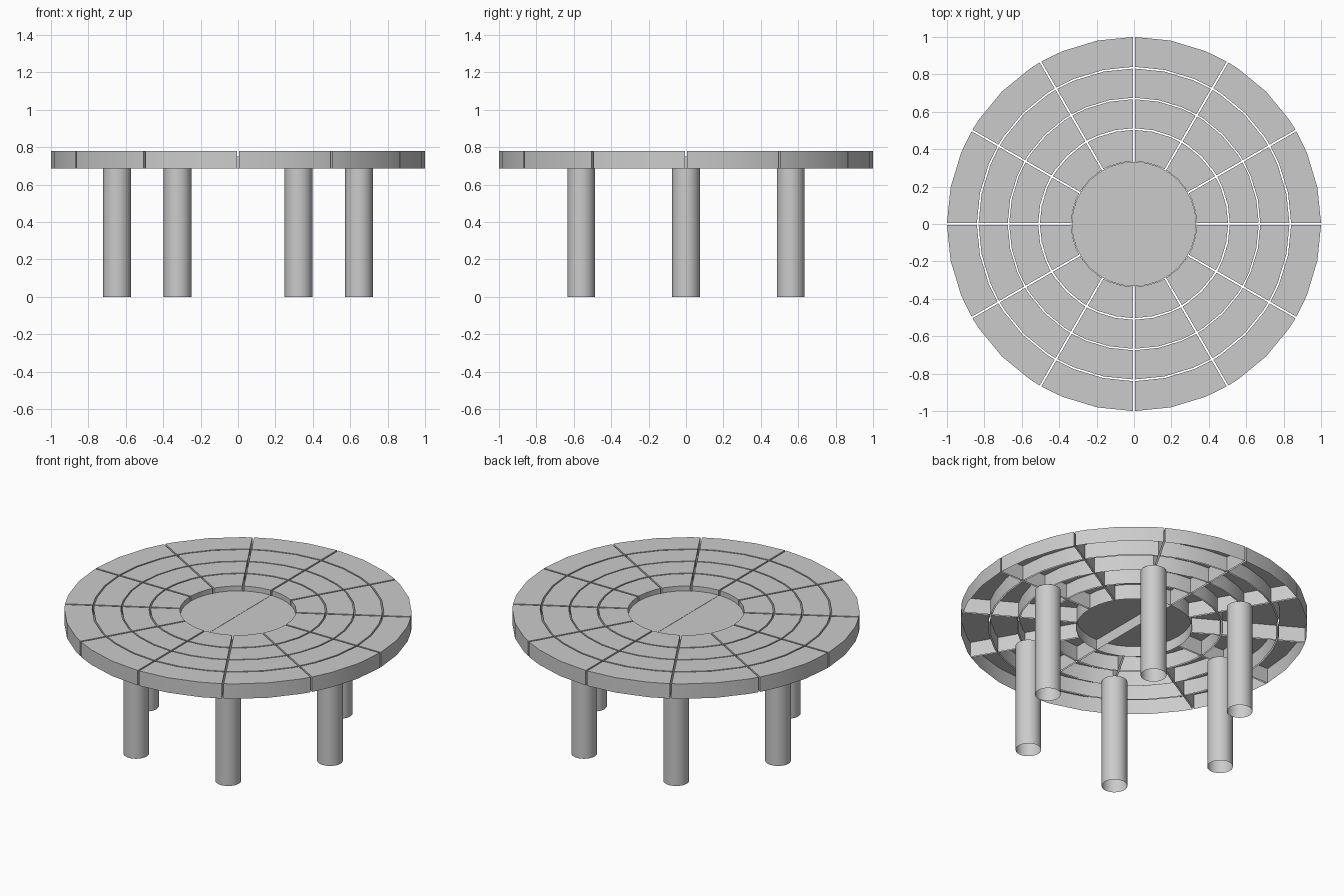
import bpy, bmesh
from math import sin, cos, asin, pi, radians, degrees, ceil

if "Cube" in bpy.data.objects:
    bpy.data.objects.remove(bpy.data.objects["Cube"])

STEP = 11.25   # facet angle of the round top
BEVEL = 0.005


def arc(r, a0, a1, gap):
    """Points from a0 to a1 degrees, pulled in by half a gap at both ends."""
    d = degrees(asin(gap / r))
    s, e = a0 + d, a1 - d
    angles = [s] + [k * STEP for k in range(ceil(a0 / STEP), ceil(a1 / STEP) + 1)
                    if s + 1 < k * STEP < e - 1] + [e]
    return [(r * cos(radians(a)), r * sin(radians(a))) for a in angles]


def add_object(name, bm):
    bmesh.ops.recalc_face_normals(bm, faces=bm.faces)
    mesh = bpy.data.meshes.new(name)
    bm.to_mesh(mesh)
    bm.free()
    obj = bpy.data.objects.new(name, mesh)
    bpy.context.collection.objects.link(obj)
    bpy.ops.object.select_all(action='DESELECT')
    obj.select_set(True)
    bpy.context.view_layer.objects.active = obj
    bpy.ops.object.shade_smooth_by_angle(angle=radians(30))
    return obj


def shell(bm, outline, z0, z1):
    """Top face and side walls, open underneath."""
    low = [bm.verts.new((x, y, z0)) for x, y in outline]
    top = [bm.verts.new((x, y, z1)) for x, y in outline]
    bm.faces.new(top)
    n = len(outline)
    for i in range(n):
        j = (i + 1) % n
        bm.faces.new((low[i], low[j], top[j], top[i]))
    corners = [e for e in bm.edges
               if len(e.link_faces) == 2 and e.calc_face_angle() > radians(30)]
    bmesh.ops.bevel(bm, geom=corners, offset=BEVEL, segments=2,
                    profile=0.5, affect='EDGES')


# Four rings of twelve slabs
rings = [(0.335, 0.503), (0.512, 0.667), (0.675, 0.831), (0.840, 1.0)]
for i, (r0, r1) in enumerate(rings):
    for k in range(12):
        a0, a1 = k * 30, k * 30 + 30
        bm = bmesh.new()
        shell(bm, arc(r1, a0, a1, 0.005) + arc(r0, a0, a1, 0.005)[::-1], 0.685, 0.78)
        add_object(f"top_slab_{i + 1}_{k + 1}", bm)

# Sunken centre in two halves
for name, a0 in (("centre_left", 90), ("centre_right", 270)):
    bm = bmesh.new()
    shell(bm, arc(0.333, a0, a0 + 180, 0.001), 0.685, 0.75)
    add_object(name, bm)

# Six round legs, open at the ends
for k in range(6):
    a = k * pi / 3
    bm = bmesh.new()
    bmesh.ops.create_cone(bm, cap_ends=False, segments=32,
                          radius1=0.074, radius2=0.074, depth=0.69)
    leg = add_object(f"leg_{k + 1}", bm)
    leg.location = (0.647 * cos(a), 0.647 * sin(a), 0.345)
